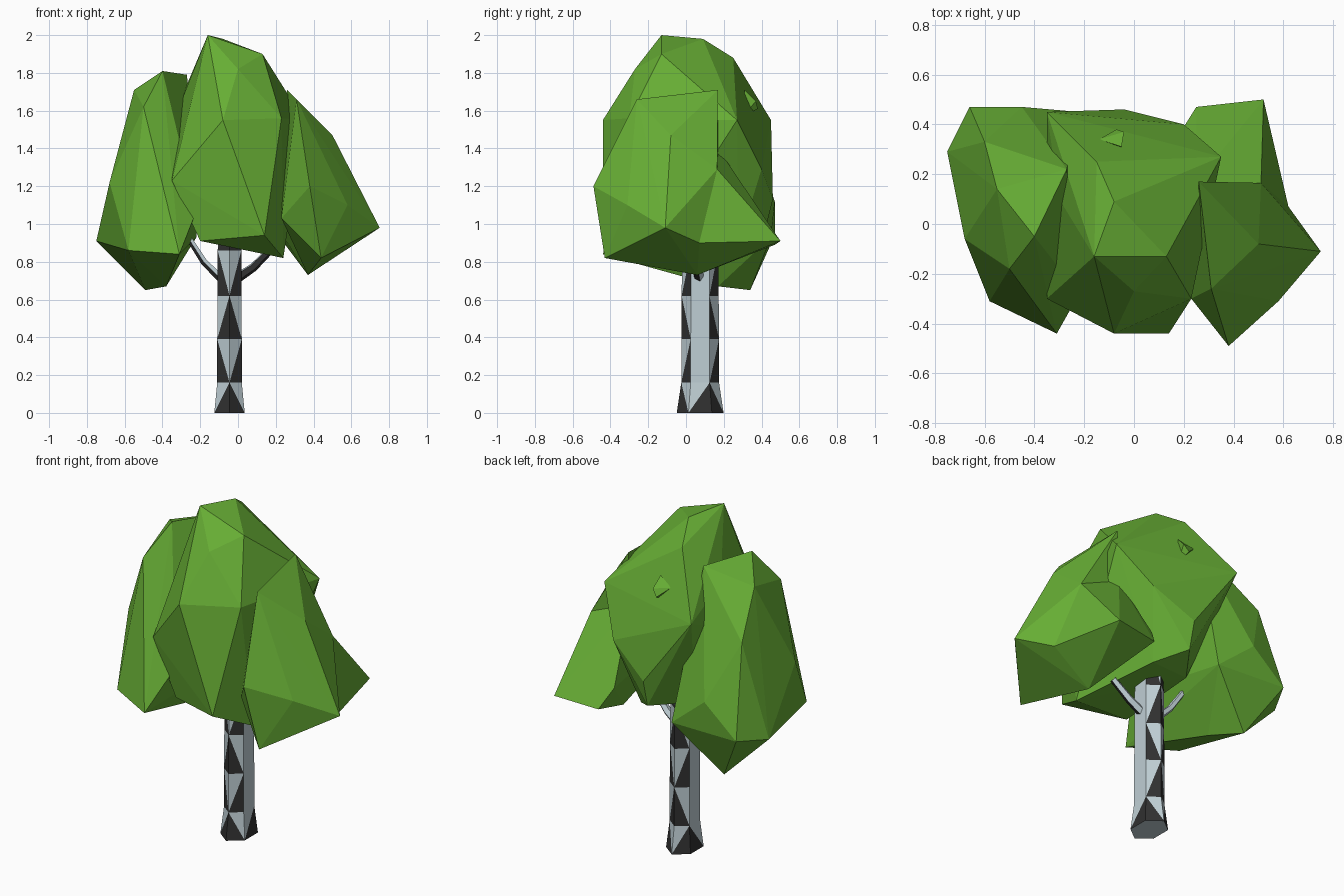
import bpy
import bmesh
import math
from mathutils import Vector

cube = bpy.data.objects.get("Cube")
if cube:
    bpy.data.objects.remove(cube, do_unlink=True)


def make_material(name, rgb):
    mat = bpy.data.materials.new(name)
    color = (*rgb, 1)
    mat.diffuse_color = color
    mat.use_nodes = True
    shader = next(n for n in mat.node_tree.nodes if n.type == 'BSDF_PRINCIPLED')
    shader.inputs["Base Color"].default_value = color
    shader.inputs["Roughness"].default_value = 0.9
    return mat


leaf_green = make_material("leaf_green", (0.135, 0.42, 0.035))
pale_bark = make_material("pale_bark", (0.52, 0.62, 0.66))
dark_bark = make_material("dark_bark", (0.03, 0.03, 0.03))


def finish(name, bm, materials):
    """Turn a bmesh into a flat shaded object."""
    bmesh.ops.recalc_face_normals(bm, faces=bm.faces[:])
    mesh = bpy.data.meshes.new(name)
    bm.to_mesh(mesh)
    bm.free()
    for mat in materials:
        mesh.materials.append(mat)
    obj = bpy.data.objects.new(name, mesh)
    bpy.context.scene.collection.objects.link(obj)
    return obj


def leaf_clump(name, corners):
    """Faceted foliage wrapped around its corner points."""
    bm = bmesh.new()
    for corner in corners:
        bm.verts.new(corner)
    result = bmesh.ops.convex_hull(bm, input=bm.verts[:], use_existing_faces=False)
    loose = {v for v in result["geom_interior"] + result["geom_unused"]
             if isinstance(v, bmesh.types.BMVert)}
    bmesh.ops.delete(bm, geom=list(loose), context='VERTS')
    return finish(name, bm, [leaf_green])


# Foliage: tall middle clump
leaf_clump("middle_foliage", [
    (-.16, -.13, 2), (-.08, .09, 1.98), (.13, -.13, 1.9), (0, -.27, 1.82),
    (-.15, .25, 1.88), (-.08, -.44, 1.55), (.23, -.3, 1.56), (.35, .27, 1.55),
    (-.35, .45, 1.55), (-.3, .1, 1.65), (-.35, -.3, 1.23), (.2, .4, 1.29),
    (-.04, .46, 1.13), (-.04, .42, .97), (.1, .28, .9), (.14, -.44, .94),
    (.24, -.2, .82), (-.2, -.3, .91), (-.2, .2, .95),
])

# Foliage: clump on the right side
leaf_clump("right_foliage", [
    (-.4, -.05, 1.81), (-.27, .22, 1.79), (-.55, .14, 1.71), (-.5, -.18, 1.62),
    (-.6, .33, 1.46), (-.68, -.06, 1.22), (-.66, .47, .94), (-.45, .47, 1.12),
    (-.75, .29, .91), (-.58, -.31, .86), (-.31, -.44, .84), (-.22, -.28, 1.07),
    (-.49, .34, .65), (-.38, .17, .67), (-.22, .45, .93),
])

# Foliage: clump on the left side, with its low rear lobe
leaf_clump("left_foliage", [
    (.26, .17, 1.71), (.31, -.26, 1.66), (.5, -.08, 1.47), (.51, .165, 1.29),
    (.38, -.49, 1.2), (.58, -.31, 1.1), (.75, -.11, .98), (.62, .07, .9),
    (.44, -.43, .82), (.37, .06, .73), (.23, -.3, 1.03), (.25, .17, 1),
])
leaf_clump("left_rear_foliage", [
    (.25, .17, 1.4), (.51, .165, 1.29), (.62, .07, .9), (.52, .5, .91),
    (.25, .47, .89), (.2, .39, 1), (.37, .06, .73), (.25, .1, 1),
])

# Small leaf tuft poking out at the back
leaf_clump("rear_leaf_tuft", [
    (-.05, .31, 1.71), (-.14, .34, 1.67), (-.04, .37, 1.65), (-.07, .38, 1.61),
    (-.06, .3, 1.57),
])


def trunk_ring(bm, height, scale):
    ring = []
    for i in range(6):
        angle = math.radians(60 * i - 30)
        ring.append(bm.verts.new((-.045 + .075 * scale * math.cos(angle),
                                  .075 + .1 * scale * math.sin(angle), height)))
    return ring


# Trunk: six sides, plain flanks, and dark triangles standing on every level
bm = bmesh.new()
levels = [(0, 1.24), (.16, 1), (.39, 1), (.62, .98), (.86, .96), (1.2, .85)]
rings = [trunk_ring(bm, *level) for level in levels]
for row, (low, high) in enumerate(zip(rings, rings[1:])):
    for i in range(6):
        j = (i + 1) % 6
        a, b, c, d = low[i], low[j], high[j], high[i]
        if i in (0, 3) and row:
            bm.faces.new((a, b, c, d))
            continue
        # The diagonal swaps from side to side and from level to level
        if (i + row) % 2:
            dark, pale = (a, b, d), (b, c, d)
        else:
            dark, pale = (a, b, c), (a, c, d)
        bm.faces.new(dark).material_index = 1
        bm.faces.new(pale)
bm.faces.new(rings[0])
bm.faces.new(rings[-1])
finish("trunk", bm, [pale_bark, dark_bark])


def branch(name, path, radius):
    """Tapered five sided limb, dark under its front."""
    bm = bmesh.new()
    points = [Vector(p) for p in path]
    turn = (points[-1] - points[0]).to_track_quat('Z', 'Y')
    rows = []
    for n, point in enumerate(points):
        size = radius * (1 - .15 * n)
        row = []
        for i in range(5):
            angle = math.tau * i / 5
            offset = Vector((math.cos(angle), math.sin(angle), 0)) * size
            row.append(bm.verts.new(point + turn @ offset))
        rows.append(row)
    for low, high in zip(rows, rows[1:]):
        for i in range(5):
            j = (i + 1) % 5
            face = bm.faces.new((low[i], low[j], high[j], high[i]))
            face.normal_update()
            face.material_index = 1 if face.normal.y < 0 and face.normal.z < .3 else 0
    bm.faces.new(rows[0])
    bm.faces.new(rows[-1])
    finish(name, bm, [pale_bark, dark_bark])


# Branches reaching into the side clumps
branch("right_branch", [(-.08, .08, .7), (-.18, .09, .8), (-.27, .11, .94)], .022)
branch("left_branch", [(-.01, .07, .71), (.08, .06, .77), (.18, .04, .87)], .028)
